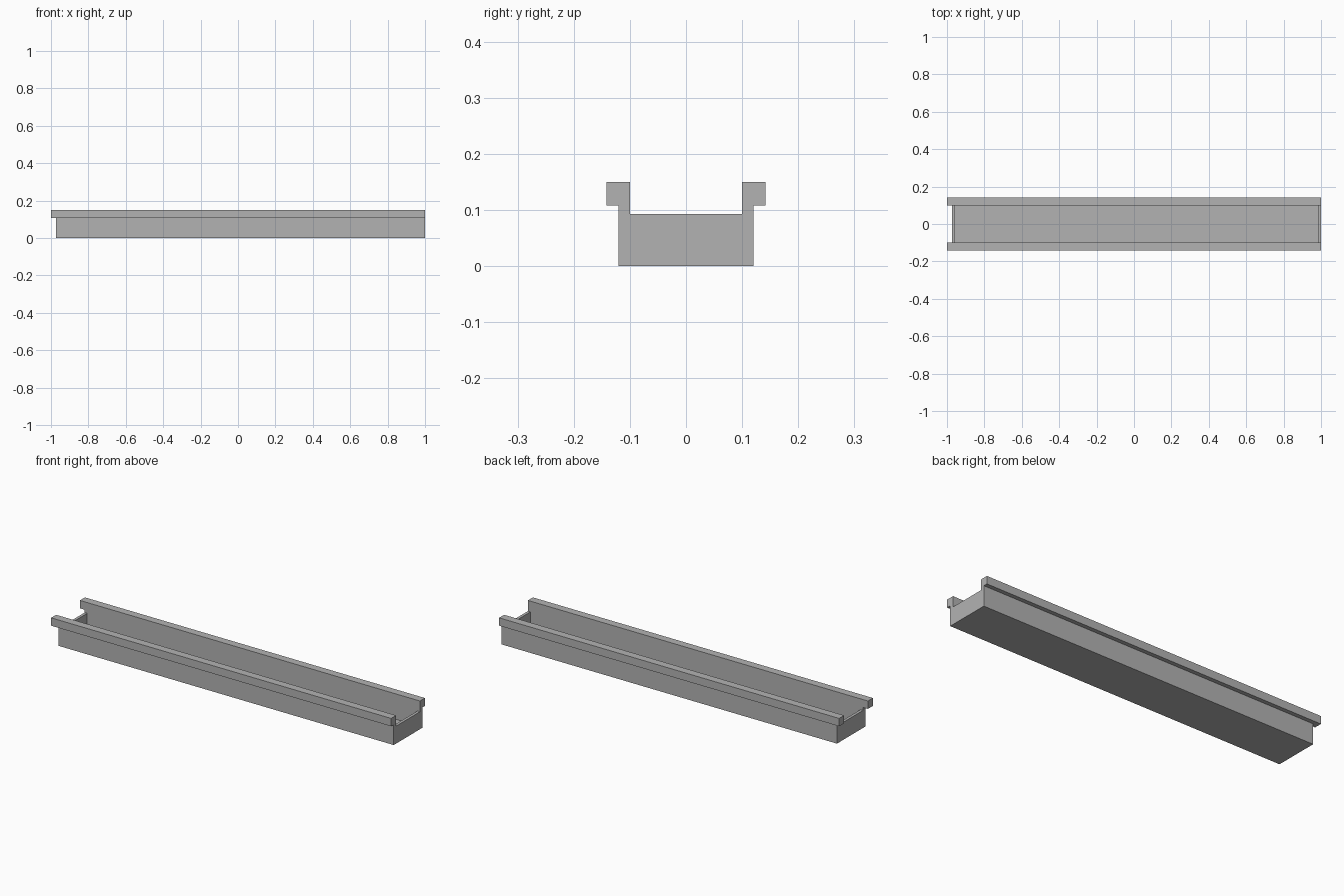
import bpy

# Remove the default object
if "Cube" in bpy.data.objects:
    bpy.data.objects.remove(bpy.data.objects["Cube"], do_unlink=True)

# Single flat material
grey = bpy.data.materials.new("plain_grey")
grey.use_nodes = True
colour = (0.45, 0.45, 0.45, 1)
grey.diffuse_color = colour
grey.node_tree.nodes["Principled BSDF"].inputs["Base Color"].default_value = colour


def box(name, x, y, z):
    """Box spanning the given (low, high) ranges."""
    spans = (x, y, z)
    bpy.ops.mesh.primitive_cube_add(size=1, location=[(a + b) / 2 for a, b in spans])
    ob = bpy.context.object
    ob.name = name
    ob.scale = [b - a for a, b in spans]
    bpy.ops.object.transform_apply(location=True, rotation=False, scale=True)
    ob.data.materials.append(grey)
    return ob


LEFT, RIGHT = -0.972, 1.0     # body ends
WALL = 0.015                  # end wall and floor thickness
INNER, OUTER, RIM = 0.10, 0.12, 0.142
END_TOP, WALL_TOP, RAIL_TOP = 0.093, 0.108, 0.15

# Trough floor between the side walls
box("floor", (LEFT + WALL, RIGHT - WALL), (-INNER, INNER), (0, WALL))

# Low end walls closing the trough
box("right_end_wall", (LEFT, LEFT + WALL), (-INNER, INNER), (0, END_TOP))
box("left_end_wall", (RIGHT - WALL, RIGHT), (-INNER, INNER), (0, END_TOP))

# Side walls and overhanging top rails, mirrored front to back
for part, x, outer, z in (
    ("side_wall", (LEFT, RIGHT), OUTER, (0, WALL_TOP)),
    ("top_rail", (-1, 1), RIM, (WALL_TOP, RAIL_TOP)),
):
    box("front_" + part, x, (-outer, -INNER), z)
    box("back_" + part, x, (INNER, outer), z)
